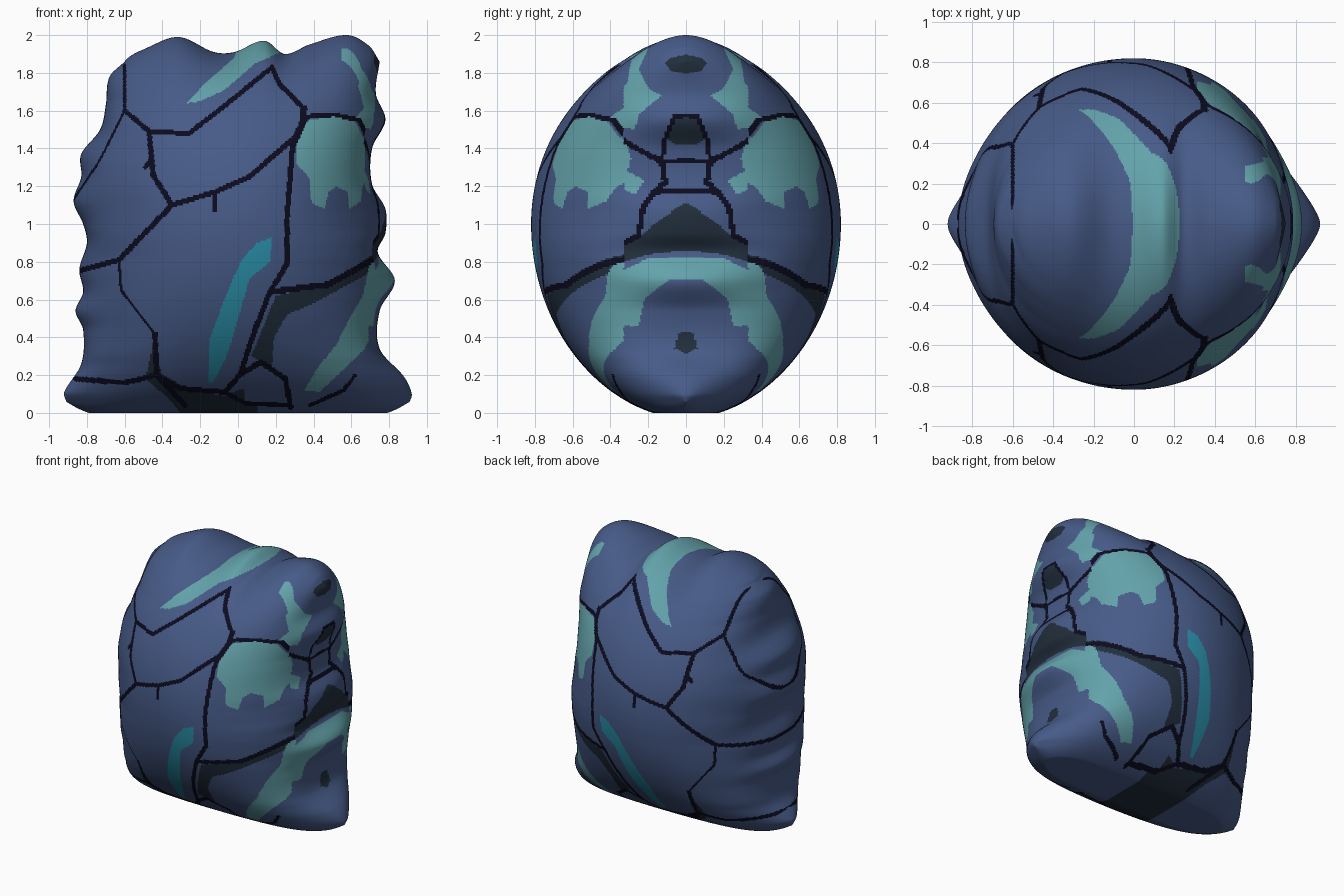
import bpy
import bmesh
import math
from mathutils import Vector
from mathutils.geometry import intersect_point_line

old = bpy.data.objects.get("Cube")
if old:
    bpy.data.objects.remove(old, do_unlink=True)

GRID = 264      # faces along each side of the boulder sheet
DEPTH = 0.82    # bulge from the middle plane to the front
SEAM = 0.33     # half width of the right flank that has its own pattern

# Outline: side edges as (height, x), top edge as (x, height)
LEFT = [(.06, -.91), (.11, -.92), (.26, -.83), (.44, -.82), (.54, -.86), (.64, -.82),
        (.76, -.84), (.9, -.8), (1, -.82), (1.12, -.87), (1.25, -.83), (1.37, -.83),
        (1.5, -.73), (1.63, -.7), (1.78, -.68), (1.86, -.6)]
RIGHT = [(.06, .91), (.1, .92), (.19, .88), (.34, .75), (.54, .75), (.7, .83), (.85, .74),
         (.95, .78), (1.08, .78), (1.21, .71), (1.4, .71), (1.55, .78), (1.69, .73), (1.86, .75)]
TOP = [(-.6, 1.86), (-.49, 1.92), (-.31, 1.99), (-.12, 1.91), (-.02, 1.91), (.14, 1.97),
       (.25, 1.9), (.38, 1.95), (.58, 2), (.7, 1.94), (.75, 1.86)]

# Flat patches as (x, height) polygons
SLATE_PATCHES = [
    [(.8, .9), (.48, .68), (.2, .62), (.07, .3), (.18, .24), (.19, .4), (.26, .52),
     (.4, .58), (.62, .7), (.8, .8)],
    [(-.45, .36), (-.49, .18), (-.35, .06), (-.24, -.1), (.12, -.1), (.1, .04), (.03, .05),
     (.03, .13), (-.07, .09), (-.25, .12), (-.4, .2)],
]
MOSS_PATCHES = [
    [(-.27, 1.64), (-.18, 1.74), (-.02, 1.88), (.06, 2.1), (.25, 2.1), (.23, 1.91),
     (.09, 1.85), (-.07, 1.71), (-.2, 1.65)],
    [(.57, 1.91), (.64, 1.86), (.7, 1.79), (.74, 1.63), (.85, 1.55), (.71, 1.45),
     (.62, 1.56), (.68, 1.63), (.67, 1.74), (.58, 1.83)],
    [(.31, 1.48), (.38, 1.55), (.51, 1.57), (.62, 1.54), (.68, 1.42), (.69, 1.24),
     (.66, 1.2), (.65, 1.12), (.59, 1.08), (.58, 1.17), (.52, 1.2), (.48, 1.17),
     (.46, 1.08), (.39, 1.11), (.38, 1.24), (.31, 1.32)],
    [(.7, .8), (.9, .82), (.9, .6), (.76, .52), (.67, .34), (.56, .23), (.43, .11),
     (.35, .12), (.43, .25), (.52, .36), (.59, .5), (.66, .62)],
]
CYAN_STREAKS = [
    [(.18, .93), (.1, .9), (.02, .81), (-.04, .68), (-.09, .55), (-.15, .39), (-.16, .16),
     (-.13, .16), (-.07, .28), (-.03, .39), (.02, .57), (.06, .71), (.17, .8)],
]

# Cracks as (half width, path)
CRACKS = [
    (.009, [(-.6, 1.84), (-.6, 1.6)]),
    (.013, [(-.6, 1.6), (-.47, 1.49), (-.26, 1.48), (-.09, 1.61), (.18, 1.83),
            (.22, 1.74), (.35, 1.61)]),
    (.018, [(.35, 1.61), (.34, 1.53), (.29, 1.42)]),
    (.012, [(.34, 1.54), (.38, 1.57), (.51, 1.58), (.64, 1.55), (.7, 1.43)]),
    (.014, [(-.47, 1.49), (-.45, 1.26), (-.35, 1.1), (-.12, 1.17), (.06, 1.25), (.29, 1.45)]),
    (.011, [(-.12, 1.17), (-.12, 1.07)]),
    (.011, [(-.45, 1.36), (-.49, 1.3)]),
    (.014, [(-.35, 1.1), (-.63, .81), (-.85, .75)]),
    (.014, [(.29, 1.42), (.26, 1.05), (.26, .79), (.17, .64), (.09, .44), (.01, .2),
            (-.07, .11), (-.31, .13), (-.43, .2), (-.6, .16), (-.86, .18)]),
    (.016, [(.17, .64), (.48, .68), (.8, .86)]),
    (.007, [(-.63, .81), (-.62, .65), (-.44, .42)]),
    (.014, [(-.44, .42), (-.43, .2), (-.28, .04)]),
    (.014, [(.01, .2), (.12, .27), (.25, .18), (.28, .03)]),
    (.012, [(-.07, .11), (.04, .05), (.28, .04)]),
    (.01, [(.38, .04), (.56, .12), (.62, .2)]),
    (.006, [(-.6, 1.6), (-.73, 1.34), (-.87, 1.13)]),
]

# Right flank pattern, as (distance from the seam, height)
FLANK_SLATE = [
    [(-.1, 1.16), (.03, 1.1), (.23, .95), (.4, .86), (.4, .78), (.2, .84), (-.1, .87)],
    [(-.1, 1.92), (.08, 1.88), (.11, 1.85), (.08, 1.81), (-.1, 1.78)],
    [(-.1, .47), (.04, .42), (.06, .34), (-.1, .27)],
    [(-.1, 1.6), (.05, 1.57), (.1, 1.45), (.05, 1.42), (-.1, 1.42)],
]
FLANK_MOSS = [
    [(.2, 1.93), (.28, 1.92), (.31, 1.75), (.4, 1.65), (.36, 1.52), (.27, 1.5), (.25, 1.58),
     (.13, 1.68), (.2, 1.72), (.25, 1.82)],
    [(-.1, .82), (.2, .82), (.4, .72), (.4, .46), (.25, .46), (.22, .6), (.1, .7), (-.1, .72)],
    [(.4, 1.5), (.33, 1.46), (.29, 1.35), (.31, 1.28), (.22, 1.23), (.27, 1.16), (.4, 1.2)],
]
FLANK_CRACKS = [
    (.014, [(.4, 1.49), (.28, 1.41), (.13, 1.33), (.11, 1.22), (.17, 1.17), (-.1, 1.18)]),
    (.014, [(.17, 1.17), (.23, 1.08), (.25, .94), (.4, .86)]),
    (.012, [(.13, 1.33), (.11, 1.45), (.06, 1.57), (-.1, 1.58)]),
    (.012, [(.13, 1.33), (-.1, 1.34)]),
]


def make_material(name, rgb):
    mat = bpy.data.materials.new(name)
    mat.use_nodes = True
    linear = [((c / 255 + .055) / 1.055) ** 2.4 for c in rgb] + [1]
    mat.diffuse_color = linear
    shader = next(n for n in mat.node_tree.nodes if n.type == "BSDF_PRINCIPLED")
    shader.inputs["Base Color"].default_value = linear
    shader.inputs["Roughness"].default_value = 0.9
    return mat


def curve_at(points, t):
    """Smooth curve through the points, held constant past its ends."""
    if t <= points[0][0]:
        return points[0][1]
    if t >= points[-1][0]:
        return points[-1][1]
    i = next(k for k in range(len(points) - 1) if t <= points[k + 1][0])

    def slope(k):
        a, b = points[max(k - 1, 0)], points[min(k + 1, len(points) - 1)]
        return (b[1] - a[1]) / (b[0] - a[0])

    (t0, p0), (t1, p1) = points[i], points[i + 1]
    span = t1 - t0
    s = (t - t0) / span
    ease = s * s * (3 - 2 * s)
    return (p0 + (p1 - p0) * ease + slope(i) * span * s * (1 - s) ** 2
            - slope(i + 1) * span * s * s * (1 - s))


def mix(a, b, f):
    return a + (b - a) * f


def spread(i):
    """Grid index to -1..1, with rows packed toward the rim."""
    t = 2 * i / GRID - 1
    return t * (1.25 - .25 * t ** 4)


def surface_point(u, v):
    side = LEFT if u < 0 else RIGHT
    if v > 0:
        z = 1 + v * mix(.95, curve_at(TOP, u * abs(side[-1][1])) - 1, v ** 5)
    else:
        z = 1 + v * (1.03 - .09 * u ** 8)
    # Bumps show at the rim and fade into an even flank
    even = sum(curve_at(side, z + .1 * k) for k in (-2, -1, 0, 1, 2)) / 5
    x = u * abs(mix(even, curve_at(side, z), u ** 12))
    corner = 1 + .4 * u * u * v * v
    y = -DEPTH * corner * max(0, 1 - u * u) ** .47 * max(0, 1 - v * v) ** .54
    return x, y, max(z, 0)      # flat foot on the ground


def inside(x, z, poly):
    hit = False
    for (ax, az), (bx, bz) in zip(poly, poly[1:] + poly[:1]):
        if (az > z) != (bz > z) and x < ax + (z - az) * (bx - ax) / (bz - az):
            hit = not hit
    return hit


def split(cracks):
    """Crack paths as segments with bounds for quick tests."""
    return [(min(a[0], b[0]) - w, max(a[0], b[0]) + w, min(a[1], b[1]) - w,
             max(a[1], b[1]) + w, Vector((*a, 0)), Vector((*b, 0)), w)
            for w, path in cracks for a, b in zip(path, path[1:])]


def on_crack(x, z, segments):
    for x0, x1, z0, z1, a, b, width in segments:
        if x0 < x < x1 and z0 < z < z1:
            p = Vector((x, z, 0))
            near, f = intersect_point_line(p, a, b)
            near = a if f < 0 else b if f > 1 else near
            if (p - near).length < width:
                return True
    return False


FRONT = (split(CRACKS), ((3, CYAN_STREAKS), (2, MOSS_PATCHES), (1, SLATE_PATCHES)))
FLANK = (split(FLANK_CRACKS), ((2, FLANK_MOSS), (1, FLANK_SLATE)))


def paint(mid):
    on_flank = mid.x > .55 and -mid.y < SEAM
    segments, layers = FLANK if on_flank else FRONT
    across = -mid.y if on_flank else mid.x
    if on_crack(across, mid.z, segments):
        return 4
    for index, patches in layers:
        if any(inside(across, mid.z, poly) for poly in patches):
            return index
    return 0


# Boulder front half
bm = bmesh.new()
steps = [spread(i) for i in range(GRID + 1)]
rows = [[bm.verts.new(surface_point(u, v)) for u in steps] for v in steps]
for low, high in zip(rows, rows[1:]):
    for i in range(GRID):
        face = bm.faces.new((low[i], low[i + 1], high[i + 1], high[i]))
        face.material_index = paint(face.calc_center_median())
mesh = bpy.data.meshes.new("boulder")
bm.to_mesh(mesh)
bm.free()

for name, rgb in (("stone blue", (71, 91, 136)), ("dark slate", (33, 46, 60)),
                  ("pale teal", (99, 162, 170)), ("bright cyan", (42, 144, 170)),
                  ("crack navy", (11, 11, 31))):
    mesh.materials.append(make_material(name, rgb))

boulder = bpy.data.objects.new("boulder", mesh)
bpy.context.collection.objects.link(boulder)
bpy.context.view_layer.objects.active = boulder
boulder.select_set(True)
bpy.ops.object.shade_smooth_by_angle(angle=math.radians(50))

# Back half mirrors the front
mirror = boulder.modifiers.new("back half", "MIRROR")
mirror.use_axis = (False, True, False)
mirror.merge_threshold = 0.0002
